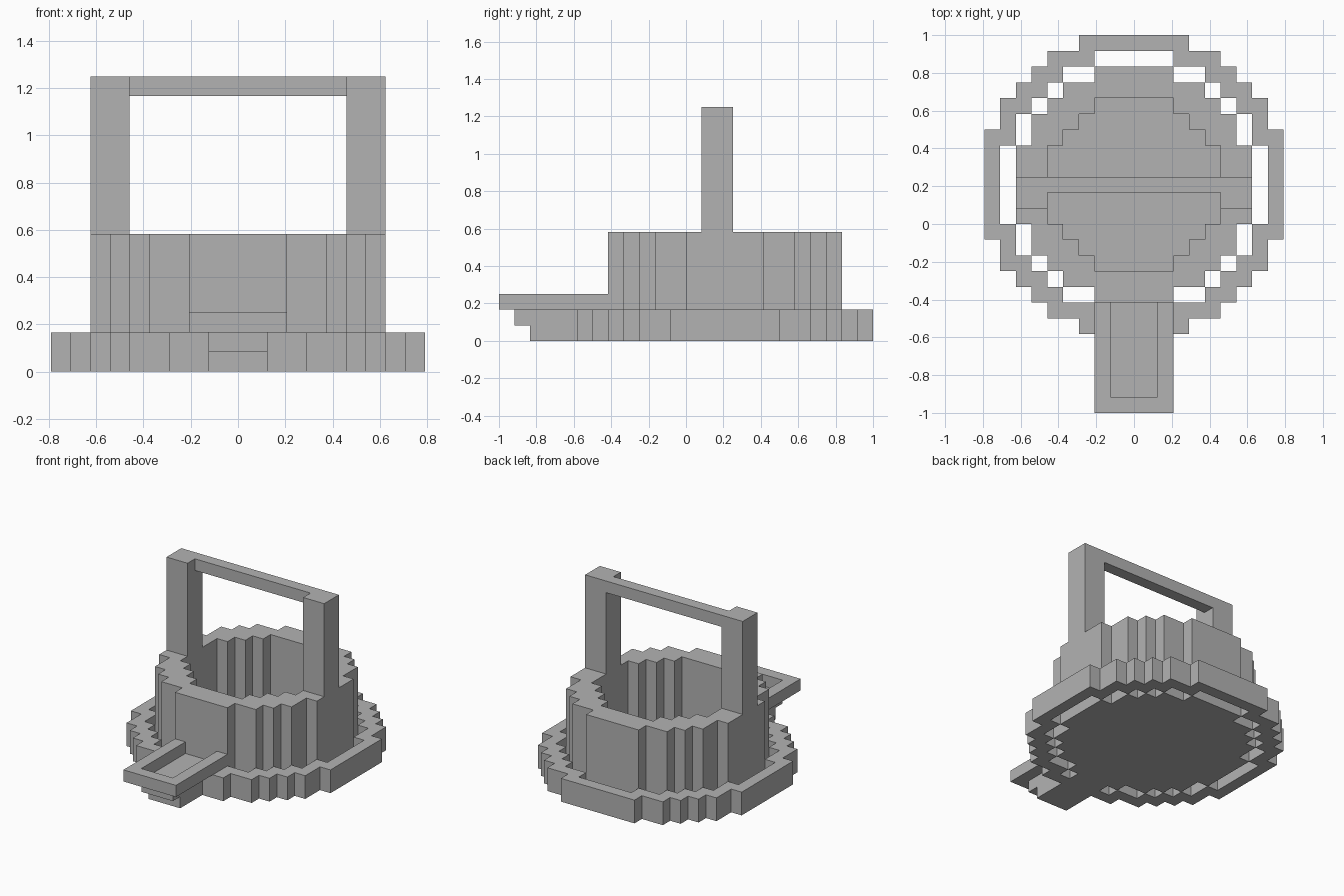
import bpy
import bmesh

cube = bpy.data.objects.get("Cube")
if cube:
    bpy.data.objects.remove(cube, do_unlink=True)

U = 1 / 12          # one block
MID = 2.5           # y of the bucket centre, in blocks

grey = bpy.data.materials.new("plain grey")
grey.use_nodes = True
colour = (0.45, 0.45, 0.45, 1)
grey.diffuse_color = colour
grey.node_tree.nodes["Principled BSDF"].inputs["Base Color"].default_value = colour


def stepped_circle(steps):
    """Closed blocky outline from the (x, y) corners of one quadrant."""
    quarter = []
    for i, (x, y) in enumerate(steps):
        quarter.append((x, y))
        if i + 1 < len(steps):
            quarter.append((x, steps[i + 1][1]))
    half = quarter + [(x, -y) for x, y in reversed(quarter)]
    full = half + [(-x, y) for x, y in reversed(half)]
    return [(x, y + MID) for x, y in full]


def slab(name, z0, z1, *outlines):
    """Extrude flat outlines; an outline inside another becomes a hole."""
    curve = bpy.data.curves.new(name, 'CURVE')
    curve.dimensions = '2D'
    curve.fill_mode = 'BOTH'
    curve.extrude = (z1 - z0) * U / 2
    for outline in outlines:
        spline = curve.splines.new('POLY')
        spline.points.add(len(outline) - 1)
        for point, (x, y) in zip(spline.points, outline):
            point.co = (x * U, y * U, 0, 1)
        spline.use_cyclic_u = True
        spline.use_smooth = False
    helper = bpy.data.objects.new(name + " outline", curve)
    bpy.context.scene.collection.objects.link(helper)
    bpy.context.view_layer.update()
    graph = bpy.context.evaluated_depsgraph_get()
    mesh = bpy.data.meshes.new_from_object(helper.evaluated_get(graph))
    bpy.data.objects.remove(helper, do_unlink=True)

    bm = bmesh.new()
    bm.from_mesh(mesh)
    bmesh.ops.remove_doubles(bm, verts=bm.verts, dist=0.0001)
    bmesh.ops.translate(bm, verts=bm.verts, vec=(0, 0, (z0 + z1) * U / 2))
    bmesh.ops.recalc_face_normals(bm, faces=bm.faces)
    for face in bm.faces:
        face.smooth = False
        face.material_index = 0
    bm.to_mesh(mesh)
    bm.free()
    mesh.materials.clear()
    mesh.materials.append(grey)
    obj = bpy.data.objects.new(name, mesh)
    bpy.context.scene.collection.objects.link(obj)
    return obj


def rect(x0, x1, y0, y1):
    return [(x0, y0), (x1, y0), (x1, y1), (x0, y1)]


# Stepped outlines, from the ring inwards
ring_outer = stepped_circle([(3.5, 9.5), (5.5, 8.5), (6.5, 7.5),
                             (7.5, 6.5), (8.5, 5.5), (9.5, 3.5)])
ring_inner = stepped_circle([(2.5, 8.5), (4.5, 7.5), (5.5, 6.5),
                             (6.5, 5.5), (7.5, 4.5), (8.5, 2.5)])
wall_outer = stepped_circle([(2.5, 7.5), (4.5, 6.5), (5.5, 5.5),
                             (6.5, 4.5), (7.5, 2.5)])
wall_inner = stepped_circle([(2.5, 5.5), (3.5, 4.5), (4.5, 3.5), (5.5, 2.5)])

# Base ring and bucket
slab("base_ring", 0, 2, ring_outer, ring_inner)
slab("bucket_wall", 0, 7, wall_outer, wall_inner)
slab("bucket_floor", 0, 1, wall_inner)

# Handle: two posts and a thin bar along their back edge
for side, sign in (("left", 1), ("right", -1)):
    x0, x1 = sorted((5.5 * sign, 7.5 * sign))
    slab(side + "_handle_post", 7, 15, rect(x0, x1, 1, 3))
slab("handle_bar", 14, 15, rect(-5.5, 5.5, 2, 3))

# Front spout: open rim over a stepped trough
slab("spout_rim", 2, 3, [(-2.5, -5), (-2.5, -12), (2.5, -12), (2.5, -5),
                         (1.5, -5), (1.5, -11), (-1.5, -11), (-1.5, -5)])
slab("spout_floor", 1, 2, rect(-1.5, 1.5, -11, -5))
slab("spout_foot", 0, 1, rect(-1.5, 1.5, -10, -5))
